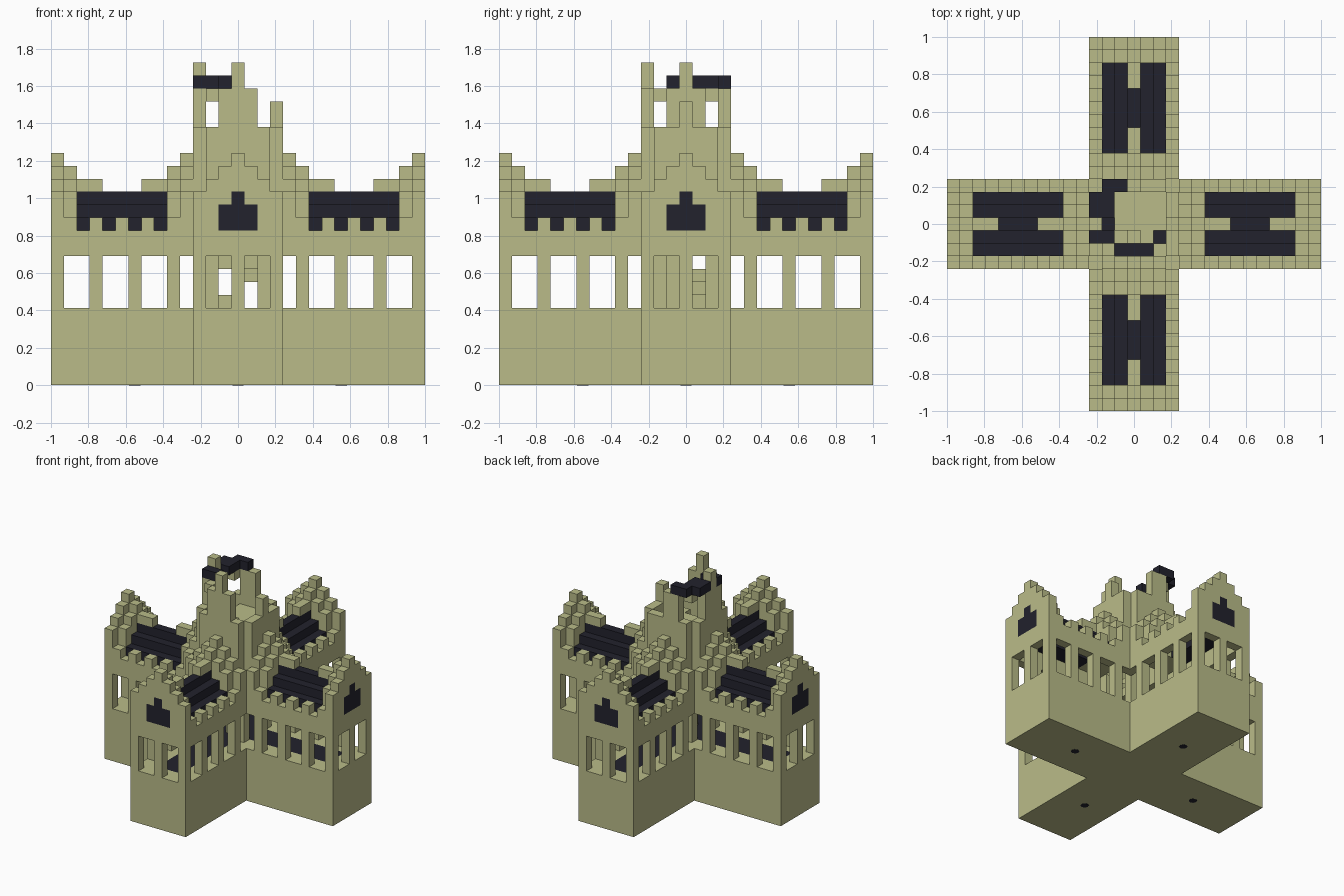
import bpy
import bmesh
from mathutils import Vector

if "Cube" in bpy.data.objects:
    bpy.data.objects.remove(bpy.data.objects["Cube"], do_unlink=True)

U = 2 / 29          # block size
STONE, DARK = 0, 1


def material(name, rgb):
    m = bpy.data.materials.new(name)
    m.use_nodes = True
    m.diffuse_color = (*rgb, 1)
    m.node_tree.nodes["Principled BSDF"].inputs["Base Color"].default_value = (*rgb, 1)
    return m


MATS = [material("pale stone", (0.49, 0.50, 0.25)),
        material("dark slate", (0.016, 0.016, 0.026))]


def box(cells, xs, ys, zs, mat=STONE):
    """Fill an inclusive range of blocks."""
    for x in range(xs[0], xs[1] + 1):
        for y in range(ys[0], ys[1] + 1):
            for z in range(zs[0], zs[1] + 1):
                cells[x, y, z] = mat


def turn(cells, n):
    for _ in range(n):
        cells = {(-y, x, z): m for (x, y, z), m in cells.items()}
    return cells


def build(name, cells):
    """Skin the exposed sides of the blocks and merge flat areas."""
    bm = bmesh.new()
    axes = [Vector(v) for v in ((1, 0, 0), (0, 1, 0), (0, 0, 1))]
    for c, mat in cells.items():
        centre = Vector(c) + Vector((0, 0, 0.5))
        for k in range(3):
            for s in (-1, 1):
                n = axes[k] * s
                if tuple(int(v) for v in Vector(c) + n) in cells:
                    continue
                a = axes[(k + 1) % 3] / 2
                b = axes[(k + 2) % 3] * s / 2
                mid = centre + n / 2
                corners = (mid - a - b, mid + a - b, mid + a + b, mid - a + b)
                bm.faces.new([bm.verts.new(p * U) for p in corners]).material_index = mat
    bmesh.ops.remove_doubles(bm, verts=bm.verts, dist=U / 100)
    bmesh.ops.dissolve_limit(bm, angle_limit=0.01, verts=bm.verts, edges=bm.edges,
                             delimit={'MATERIAL', 'NORMAL'})
    mesh = bpy.data.meshes.new(name)
    bm.to_mesh(mesh)
    bm.free()
    for m in MATS:
        mesh.materials.append(m)
    ob = bpy.data.objects.new(name, mesh)
    bpy.context.collection.objects.link(ob)


# Cross-shaped base with a dark carpet running along each wing
base = {}
box(base, (-14, 14), (-3, 3), (0, 5))
box(base, (-3, 3), (-14, 14), (0, 5))
box(base, (-12, 12), (-1, 1), (5, 5), DARK)
box(base, (-1, 1), (-12, 12), (5, 5), DARK)
build("base", base)

# One wing: pierced walls, battlements and stepped gables
wing = {}
for a in range(4, 15):
    for b in (-3, 3):
        box(wing, (a, a), (b, b), (10, 11))
        if a % 3 == 2:
            box(wing, (a, a), (b, b), (6, 9))
        if a % 2:
            wing[a, b, 12] = STONE
box(wing, (14, 14), (-3, 3), (10, 11))
box(wing, (14, 14), (0, 0), (6, 9))
for b in range(-3, 4):
    for a in (4, 14):
        box(wing, (a, a), (b, b), (12, 17 - abs(b)))
    for a in (5, 13):
        box(wing, (a, a), (b, b), (12, (16, 15, 14, 12)[abs(b)]))
# dark gable panel
box(wing, (14, 14), (-1, 1), (12, 13), DARK)
wing[14, 0, 14] = DARK

# Stepped roof with short stone ridge blocks
roof = {}
for b in range(-2, 3):
    top = 14 - abs(b)
    box(roof, (6, 12), (b, b), (max(12, top - 1), top), DARK)
for a in (6, 7, 11, 12):
    roof[a, 0, 15] = STONE

for n, side in enumerate(("left", "back", "right", "front")):
    build(side + "_wing", turn(wing, n))
    build(side + "_roof", turn(roof, n))

# Crossing piers and octagonal tower wall
tower = {}
for x in (-1, 1):
    for y in (-1, 1):
        box(tower, (2 * x, 2 * x), (2 * y, 2 * y), (6, 11))
        box(tower, (3 * x, 3 * x), (3 * y, 3 * y), (10, 12))
for side in range(4):
    wall = {}
    box(wall, (3, 3), (-2, 2), (12, 19))
    tower.update(turn(wall, side))
build("tower", tower)

# Ruined belfry: pillars, ring, finials and broken roof
belfry = {}
box(belfry, (-3, -3), (-1, 1), (20, 22))
box(belfry, (-1, 1), (-3, -3), (20, 22))
box(belfry, (-1, 0), (3, 3), (20, 22))
box(belfry, (3, 3), (0, 0), (20, 21))
for y in (-2, 2):
    belfry[-2, y, 22] = STONE
box(belfry, (-3, -3), (0, 0), (23, 24))
box(belfry, (0, 0), (-3, -3), (23, 24))
box(belfry, (-2, -1), (3, 3), (23, 23), DARK)
box(belfry, (-3, -2), (1, 2), (23, 23), DARK)
box(belfry, (-3, -2), (-1, -1), (23, 23), DARK)
build("belfry", belfry)

# Spiral stair around a central post, with the upper landing
stair = {}
box(stair, (0, 0), (0, 0), (6, 18))
box(stair, (0, 0), (-1, -1), (6, 9))
stair[-1, 0, 9] = STONE
ring = [(-1, 1), (0, 1), (1, 1), (1, 0), (1, -1), (0, -1), (-1, -1), (-1, 0)]
for k in range(13):
    x, y = ring[k % 8]
    stair[x, y, 6 + k] = STONE
box(stair, (-1, 2), (0, 2), (18, 18))
build("spiral_stair", stair)

# Small dark studs under each wing
for n, (x, y) in enumerate(((8, 0), (0, 8), (-8, 0), (0, -8))):
    bpy.ops.mesh.primitive_cylinder_add(vertices=8, radius=0.03, depth=0.004,
                                        location=(x * U, y * U, 0.001))
    stud = bpy.context.object
    stud.name = "floor_stud_%d" % (n + 1)
    stud.data.materials.append(MATS[DARK])
